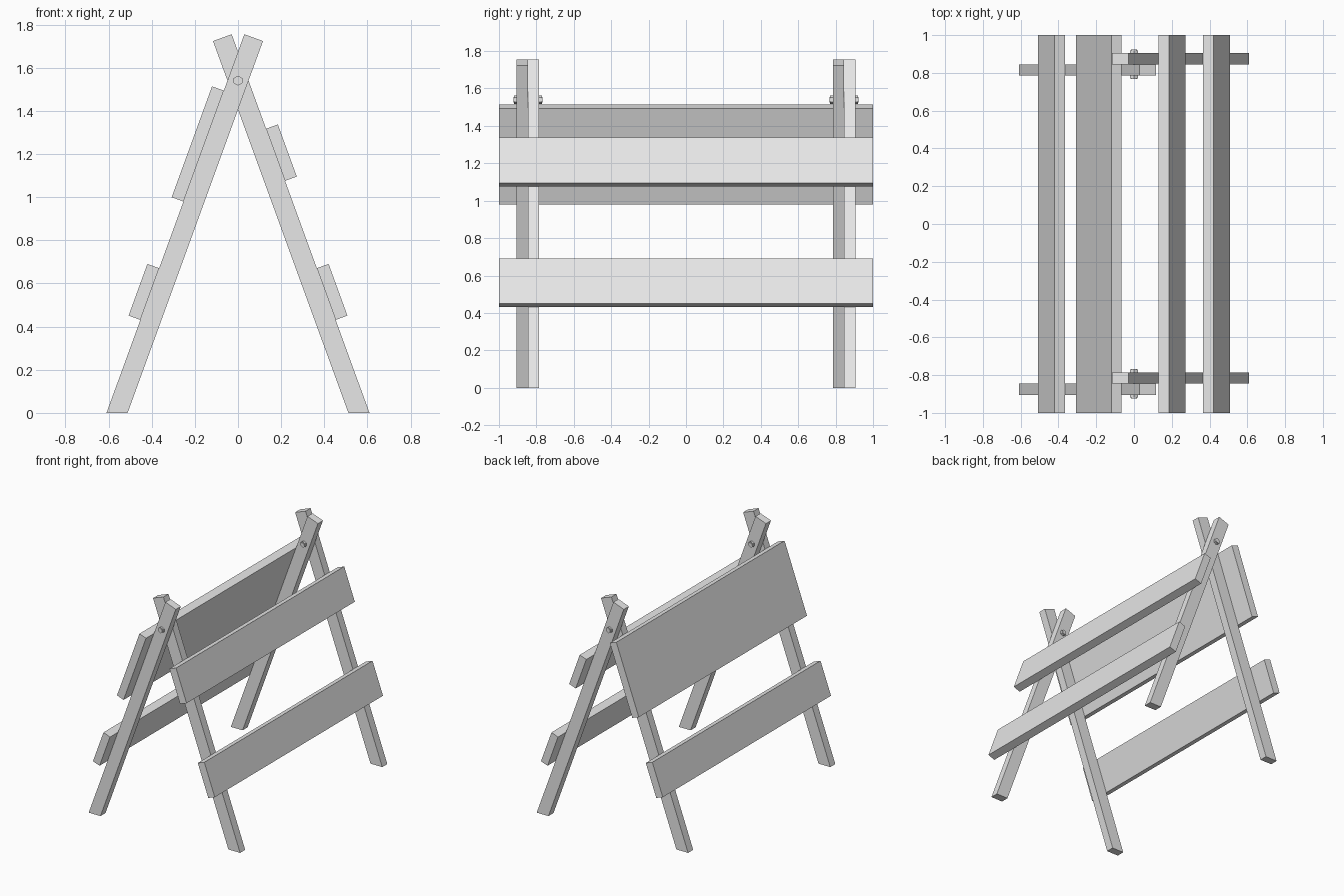
import bpy
import bmesh
import math
from mathutils import Vector

if "Cube" in bpy.data.objects:
    bpy.data.objects.remove(bpy.data.objects["Cube"], do_unlink=True)

grey = bpy.data.materials.new("plain_grey")
grey.use_nodes = True
grey.diffuse_color = (0.8, 0.8, 0.8, 1)
grey.node_tree.nodes["Principled BSDF"].inputs["Base Color"].default_value = (0.8, 0.8, 0.8, 1)

LEAN = math.radians(20)      # tilt of each frame from vertical
PIVOT = 1.54                 # height of the hinge bolts
HALF = 0.046                 # half width of a leg
BOARD = 0.058                # board thickness
SIN, COS = math.sin(LEAN), math.cos(LEAN)


def frame_point(side, along, out):
    """Point (x, z) measured from the pivot, along the leg and outward."""
    return (side * (out * COS - along * SIN), PIVOT + along * COS + out * SIN)


def prism(name, profile, y0, y1):
    """Extrude an x-z profile from y0 to y1."""
    bm = bmesh.new()
    face = bm.faces.new([bm.verts.new((x, y0, z)) for x, z in profile])
    ext = bmesh.ops.extrude_face_region(bm, geom=[face])
    moved = [v for v in ext["geom"] if isinstance(v, bmesh.types.BMVert)]
    bmesh.ops.translate(bm, verts=moved, vec=Vector((0, y1 - y0, 0)))
    bmesh.ops.recalc_face_normals(bm, faces=bm.faces)
    mesh = bpy.data.meshes.new(name)
    bm.to_mesh(mesh)
    bm.free()
    mesh.materials.append(grey)
    obj = bpy.data.objects.new(name, mesh)
    bpy.context.collection.objects.link(obj)
    return obj


def leg(name, side, y):
    # Square cut at the top, level cut on the ground
    top = 0.212
    foot = [-(PIVOT + n * SIN) / COS for n in (-HALF, HALF)]
    prism(name, [frame_point(side, foot[0], -HALF), frame_point(side, foot[1], HALF),
                 frame_point(side, top, HALF), frame_point(side, top, -HALF)],
          y - 0.03, y + 0.03)


def board(name, side, high, low):
    inner, outer = HALF, HALF + BOARD
    prism(name, [frame_point(side, a, n) for a, n in
                 ((low, inner), (low, outer), (high, outer), (high, inner))], -1, 1)


def ngon(radius, sides):
    return [(radius * math.sin(math.tau * i / sides),
             PIVOT + radius * math.cos(math.tau * i / sides)) for i in range(sides)]


# Crossed legs, the two frames sitting side by side at each hinge
for end, y in (("front", -0.845), ("back", 0.845)):
    leg(end + "_right_leg", -1, y - 0.03)
    leg(end + "_left_leg", 1, y + 0.03)
    # Hinge bolt with a hexagonal head and nut
    prism(end + "_bolt_shaft", ngon(0.015, 12), y - 0.078, y + 0.078)
    prism(end + "_bolt_head", ngon(0.023, 6), y - 0.074, y - 0.06)
    prism(end + "_bolt_nut", ngon(0.023, 6), y + 0.06, y + 0.074)

# Boards: one wide panel on the right, narrow rails elsewhere
board("right_wide_panel", -1, -0.066, -0.613)
board("left_upper_rail", 1, -0.254, -0.511)
for side, label in ((-1, "right"), (1, "left")):
    board(label + "_lower_rail", side, -0.942, -1.197)
